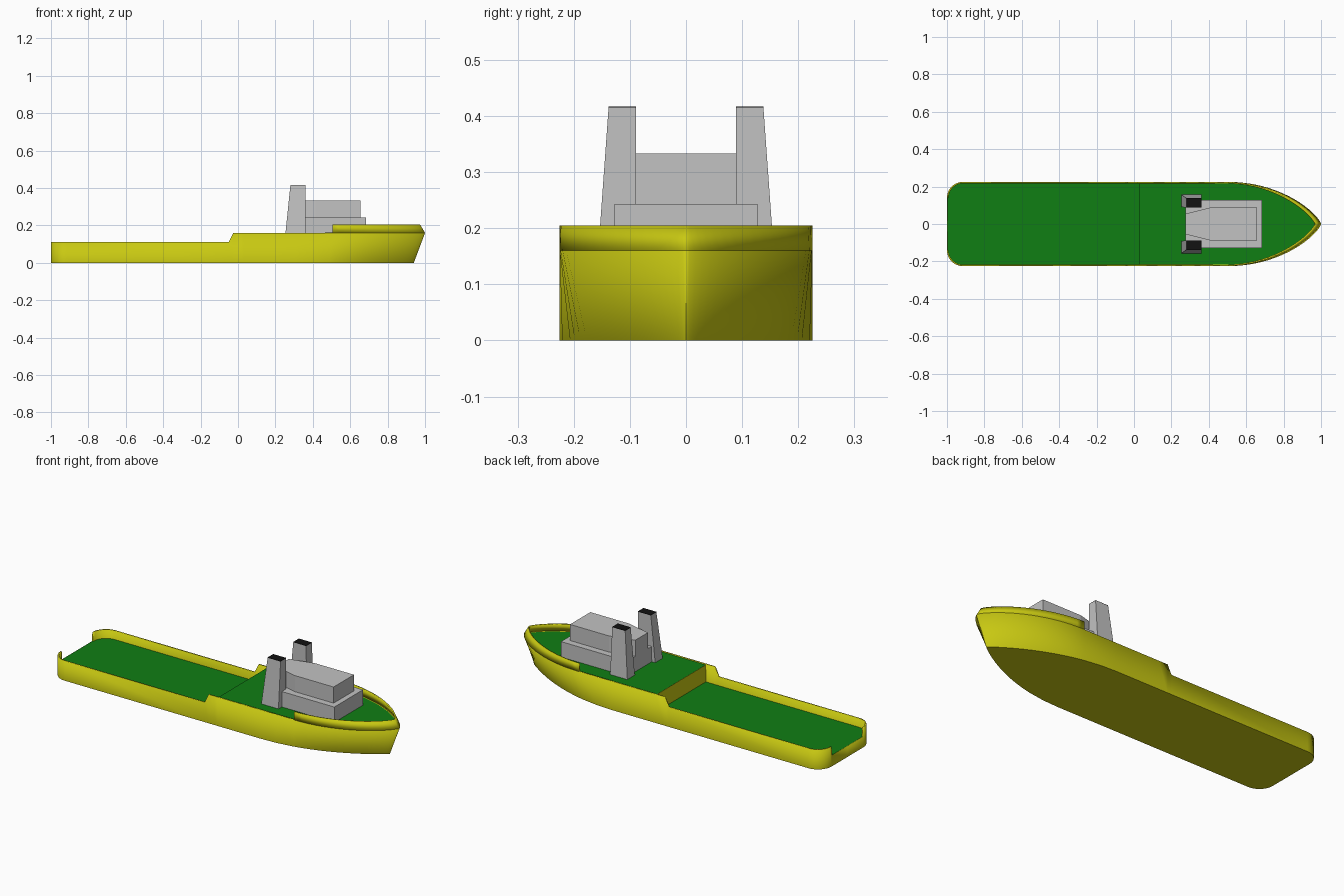
import bpy, bmesh, math

cube = bpy.data.objects.get("Cube")
if cube:
    bpy.data.objects.remove(cube, do_unlink=True)


def material(name, rgb):
    m = bpy.data.materials.new(name)
    m.use_nodes = True
    m.diffuse_color = (*rgb, 1)
    m.node_tree.nodes["Principled BSDF"].inputs["Base Color"].default_value = (*rgb, 1)
    return m


YELLOW = material("hull yellow", (0.58, 0.58, 0.006))
GREEN = material("deck green", (0.005, 0.21, 0.007))
GREY = material("house grey", (0.54, 0.54, 0.54))
BLACK = material("funnel black", (0.006, 0.006, 0.006))


def build(name, verts, faces, mat, thickness=0, smooth=False):
    me = bpy.data.meshes.new(name)
    me.from_pydata(verts, [], faces)
    bm = bmesh.new()
    bm.from_mesh(me)
    bmesh.ops.recalc_face_normals(bm, faces=bm.faces)
    bm.to_mesh(me)
    bm.free()
    me.materials.append(mat)
    ob = bpy.data.objects.new(name, me)
    bpy.context.collection.objects.link(ob)
    if smooth:
        bpy.ops.object.select_all(action='DESELECT')
        bpy.context.view_layer.objects.active = ob
        ob.select_set(True)
        bpy.ops.object.shade_smooth_by_angle(angle=math.radians(32))
    if thickness:
        mod = ob.modifiers.new("plating", 'SOLIDIFY')
        mod.thickness = thickness
        mod.offset = -1
    return ob


def loft(name, low, high, mat):
    """Solid between two outlines with the same number of points."""
    n = len(low)
    faces = [(i, (i + 1) % n, n + (i + 1) % n, n + i) for i in range(n)]
    faces += [tuple(range(n)), tuple(range(n, 2 * n))]
    return build(name, low + high, faces, mat)


def flat(outline, z):
    return [(x, y, z) for x, y in outline]


def mirror(half):
    """Outline from a half running between two points, mirrored across y = 0."""
    return half + [(p[0], -p[1], *p[2:]) for p in reversed(half) if p[1] > 1e-6]


W, AFT_DECK, AFT_RAIL, FORE_DECK, KNUCKLE, BOW_TOP = 0.225, 0.06, 0.11, 0.157, 0.16, 0.205
BOW_X, R = 0.505, 0.085

# Half outline at the knuckle: x, y, height of the plating
half = [(-1, 0, AFT_DECK), (-1, W - R - 0.002, AFT_DECK)]
for i in range(9):
    a = math.radians(90 * i / 8)
    half.append((-1 + R * (1 - math.cos(a)), W - R + R * math.sin(a), AFT_RAIL))
half += [(-0.05, W, AFT_RAIL), (-0.025, W, KNUCKLE), (0.03, W, KNUCKLE),
         (0.2, W, KNUCKLE), (0.3, W, KNUCKLE), (0.4, W, KNUCKLE)]
bow = []
for i in range(19):
    a = math.radians(90 * i / 18)
    y = W * max(math.cos(a), 0) ** 1.5 if i < 18 else 0
    bow.append((BOW_X + (1 - BOW_X) * math.sin(a), y, KNUCKLE))
half += bow


def keel(x, y):
    """Bottom outline: finer and shorter than the knuckle towards the bow."""
    if x <= 0.3:
        return (x, y, 0)
    t = (x - 0.3) / 0.7
    return (0.3 + 0.64 * t, min(y, W * (1 - t * t) ** 0.95), 0)


# Hull plating with flat bottom
outer = mirror(half)
n = len(outer)
low = [(p[0], math.copysign(keel(p[0], abs(p[1]))[1], p[1]), 0) for p in outer]
low = [(keel(p[0], 0)[0], p[1], 0) for p in [(o[0], l[1]) for o, l in zip(outer, low)]]
faces = [(i, (i + 1) % n, n + (i + 1) % n, n + i) for i in range(n)] + [tuple(range(n))]
build("hull", low + outer, faces, YELLOW, 0.008, True)

# Bow bulwark leaning inward above the knuckle
strip = mirror(bow)
m = len(strip)
upper = []
for x, y, z in strip:
    t = (x - BOW_X) / (1 - BOW_X)
    upper.append((BOW_X + 0.468 * t, y * (1 - 0.05 * t), BOW_TOP))
bulwark = build("bow_bulwark", strip + upper,
                [(i, i + 1, m + i + 1, m + i) for i in range(m - 1)], YELLOW, 0.008, True)
# Make sure the plating normals point outward so thickness goes inboard
mesh = bulwark.data
if sum(p.normal.x * p.area for p in mesh.polygons) < 0:
    mesh.flip_normals()

# Decks
aft = [(max(x, -0.998), y * 0.985) for x, y, z in half if x < 0.031]
outline = mirror(aft)
build("aft_deck", flat(outline, AFT_DECK + 0.001), [tuple(range(len(outline)))], GREEN)
fore = mirror([(x - 0.005 * (x > 0.9), y * 0.985) for x, y, z in half if x > 0.029])
build("fore_deck", flat(fore, FORE_DECK), [tuple(range(len(fore)))], GREEN)
for name in ("aft_deck", "fore_deck"):
    me = bpy.data.objects[name].data
    if me.polygons[0].normal.z < 0:
        me.flip_normals()

# Bulkhead at the deck break
loft("deck_break_bulkhead", flat([(0.03, -0.22), (0.036, -0.22), (0.036, 0.22), (0.03, 0.22)], AFT_DECK),
     flat([(0.03, -0.22), (0.036, -0.22), (0.036, 0.22), (0.03, 0.22)], FORE_DECK - 0.001), YELLOW)

# Deckhouse: wide lower tier, narrower upper tier tapered aft
lower = [(0.275, -0.127), (0.685, -0.127), (0.685, 0.127), (0.275, 0.127)]
loft("lower_deckhouse", flat(lower, 0.15), flat(lower, 0.243), GREY)
tier = [(0.275, -0.055), (0.415, -0.09), (0.655, -0.09), (0.655, 0.09), (0.415, 0.09), (0.275, 0.055)]
loft("upper_deckhouse", flat(tier, 0.24), flat(tier, 0.333), GREY)

# Twin funnels with black tops
for side, s in (("left", 1), ("right", -1)):
    base = [(0.253, 0.09 * s), (0.36, 0.09 * s), (0.36, 0.157 * s), (0.253, 0.157 * s)]
    top = [(0.28, 0.089 * s), (0.36, 0.089 * s), (0.36, 0.138 * s), (0.28, 0.138 * s)]
    loft(side + "_funnel", flat(base, 0.15), flat(top, 0.415), GREY)
    loft(side + "_funnel_top", flat(top, 0.415), flat(top, 0.417), BLACK)
